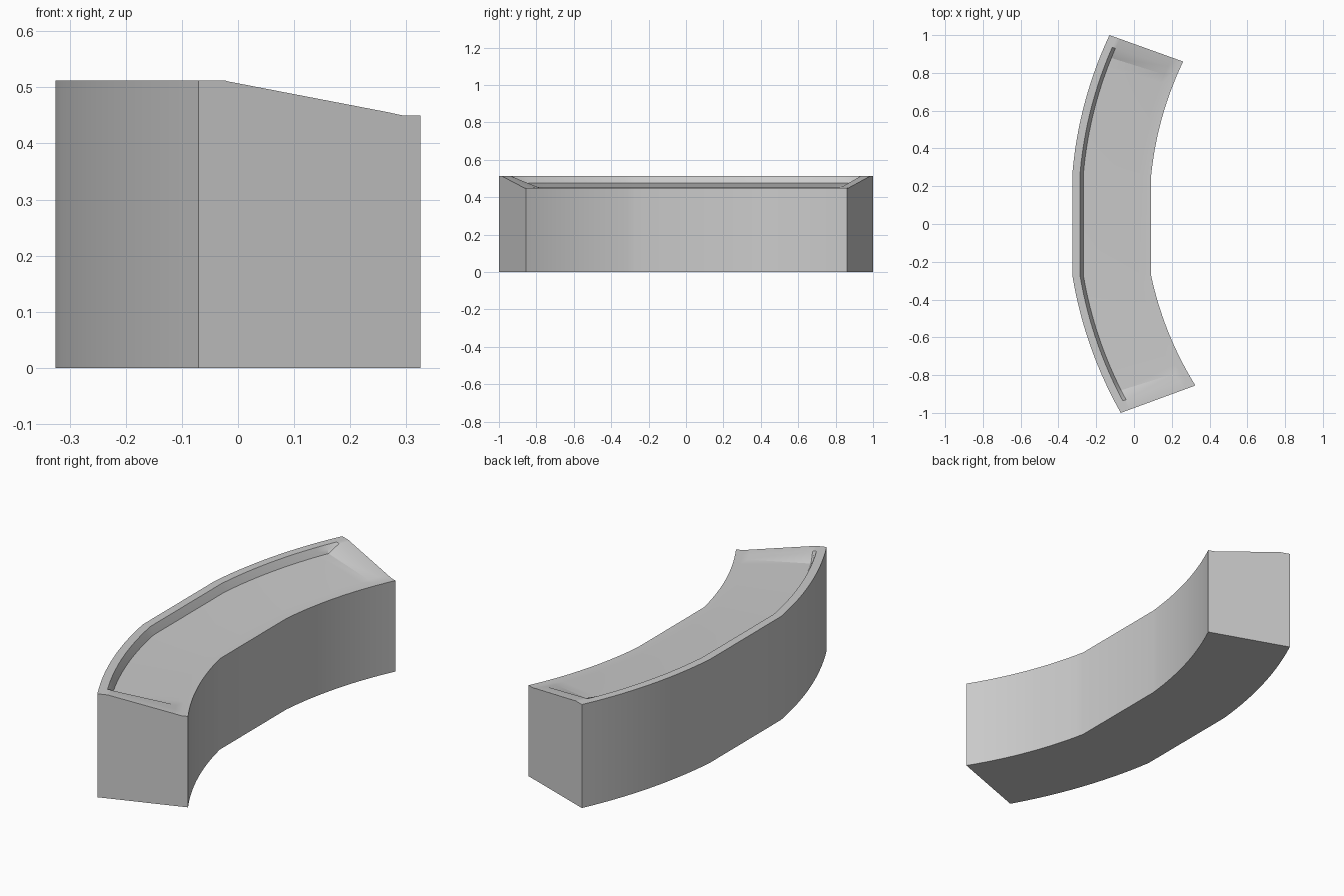
import bpy, bmesh, math
from mathutils import Vector

cube = bpy.data.objects.get("Cube")
if cube:
    bpy.data.objects.remove(cube)

grey = bpy.data.materials.new("plain grey")
grey.use_nodes = True
colour = (0.6, 0.6, 0.6, 1)
grey.diffuse_color = colour
grey.node_tree.nodes["Principled BSDF"].inputs["Base Color"].default_value = colour


def bowed(start, end, t, half_angle):
    """Point on a shallow arc that bulges towards -x."""
    start, end = Vector(start), Vector(end)
    chord = end - start
    side = Vector((-abs(chord.y), chord.x * math.copysign(1, chord.y)))
    return start + chord * t + side * (2 * t * (1 - t) * math.tan(half_angle / 2))


# Outer and inner edges of the two curved wings: (start, end)
BACK = (((-0.325, 0.28), (-0.13, 1.0)), ((0.09, 0.25), (0.26, 0.86)))
FRONT = (((-0.325, -0.28), (-0.07, -1.0)), ((0.09, -0.27), (0.325, -0.855)))
STEPS = 12
HALF = math.radians(10)

# Cross-section: fraction from outer to inner edge, end rim height, recessed height
SECTION = [(0, 0.512, 0.512), (0.097, 0.512, 0.512), (0.12, 0.512, 0.493),
           (0.14, 0.510, 0.475), (0.85, 0.456, 0.453), (0.92, 0.45, 0.45),
           (1, 0.45, 0.45)]


def wing(edges):
    """Stations from the middle outwards: (outer, inner, is_rim)."""
    params = [0.85 * i / STEPS for i in range(STEPS + 1)] + [0.925, 1]
    return [(bowed(*edges[0], t, HALF), bowed(*edges[1], t, HALF), t > 0.9)
            for t in params]


stations = wing(FRONT)[::-1] + wing(BACK)

# Sweep the section along the stations
bm = bmesh.new()
rings = []
for outer, inner, rim in stations:
    ring = [bm.verts.new((*outer, 0))]
    for u, rim_z, low_z in SECTION:
        ring.append(bm.verts.new((*outer.lerp(inner, u), rim_z if rim else low_z)))
    ring.append(bm.verts.new((*inner, 0)))
    rings.append(ring)
count = len(rings[0])
for a, b in zip(rings, rings[1:]):
    for i in range(count):
        j = (i + 1) % count
        bm.faces.new((a[i], a[j], b[j], b[i]))
bm.faces.new(rings[0])
bm.faces.new(rings[-1])
bmesh.ops.recalc_face_normals(bm, faces=bm.faces)

mesh = bpy.data.meshes.new("curved_block")
bm.to_mesh(mesh)
bm.free()
mesh.materials.append(grey)
block = bpy.data.objects.new("curved_block", mesh)
bpy.context.collection.objects.link(block)
bpy.context.view_layer.objects.active = block
block.select_set(True)
bpy.ops.object.shade_smooth_by_angle(angle=math.radians(20))
